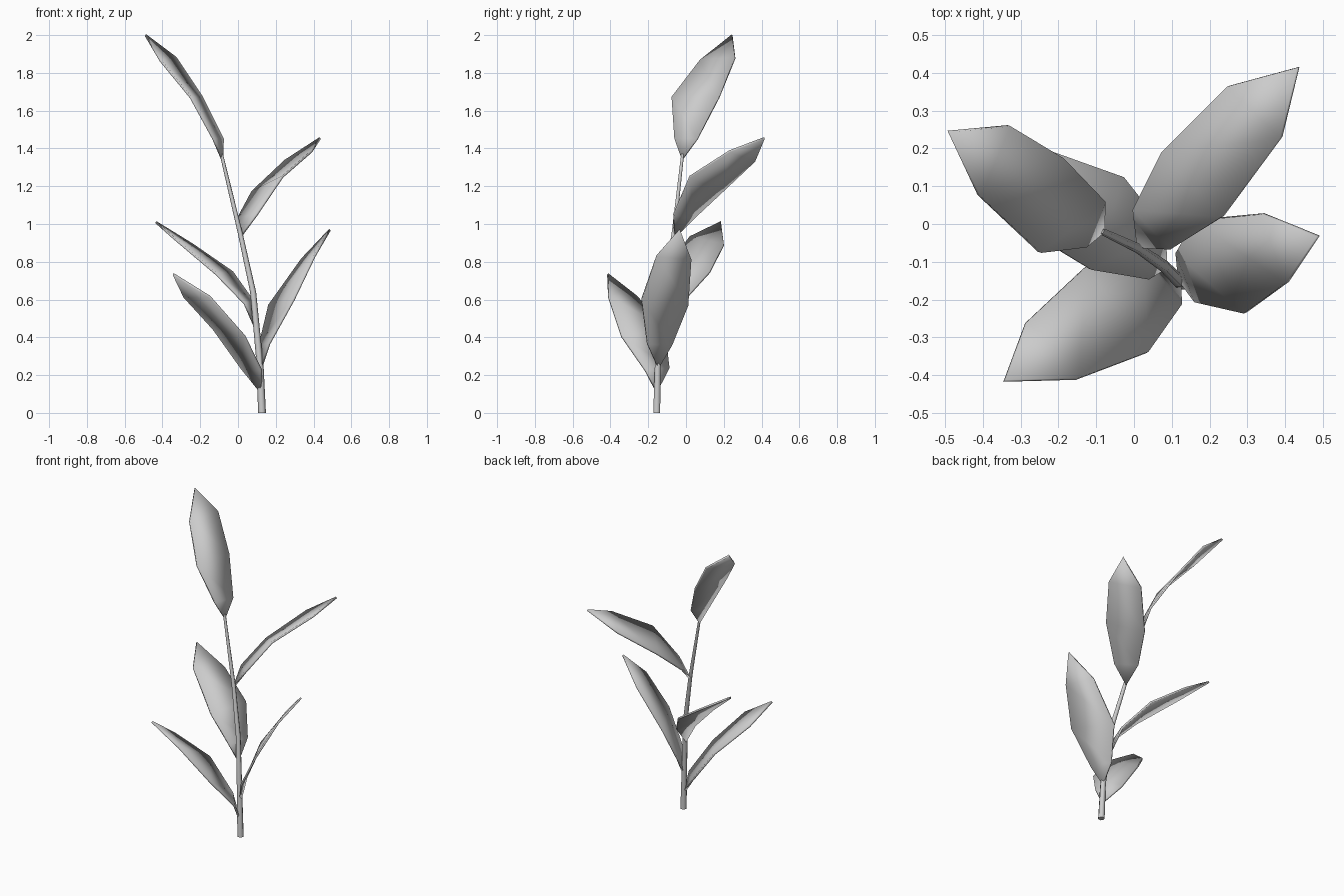
import bpy, bmesh, math
from mathutils import Vector

if "Cube" in bpy.data.objects:
    bpy.data.objects.remove(bpy.data.objects["Cube"])


def finish(name, bm, angle):
    bmesh.ops.recalc_face_normals(bm, faces=bm.faces)
    me = bpy.data.meshes.new(name)
    bm.to_mesh(me)
    bm.free()
    ob = bpy.data.objects.new(name, me)
    bpy.context.collection.objects.link(ob)
    bpy.ops.object.select_all(action='DESELECT')
    ob.select_set(True)
    bpy.context.view_layer.objects.active = ob
    bpy.ops.object.shade_smooth_by_angle(angle=math.radians(angle))
    return ob


def make_stem(path, sides=6):
    bm = bmesh.new()
    rings = []
    for x, y, z, r in path:
        rings.append([bm.verts.new((x + r * math.cos(math.tau * i / sides),
                                    y + r * math.sin(math.tau * i / sides), z))
                      for i in range(sides)])
    for a, b in zip(rings, rings[1:]):
        for i in range(sides):
            j = (i + 1) % sides
            bm.faces.new((a[i], a[j], b[j], b[i]))
    bm.faces.new(rings[0])
    bm.faces.new(rings[-1])
    return finish("stem", bm, 65)


def make_leaf(name, base, pairs, tip):
    """Blade through a base point, three edge-to-edge stations and a tip."""
    bm = bmesh.new()
    b, t = bm.verts.new(base), bm.verts.new(tip)
    rows = [[bm.verts.new(p), bm.verts.new(q)] for p, q in pairs]
    bm.faces.new((b, rows[0][1], rows[0][0]))
    for (l0, r0), (l1, r1) in zip(rows, rows[1:]):
        bm.faces.new((l0, r0, r1, l1))
    bm.faces.new((rows[-1][0], rows[-1][1], t))
    ob = finish(name, bm, 35)
    mod = ob.modifiers.new("thickness", 'SOLIDIFY')
    mod.thickness = 0.012
    mod.offset = 0
    return ob


# Leaning stem, tapering upward (x, y, z, radius)
make_stem([(0.127, -0.155, 0.0, 0.021), (0.118, -0.15, 0.24, 0.018),
           (0.08, -0.112, 0.64, 0.016), (0.012, -0.065, 0.95, 0.013),
           (-0.088, -0.018, 1.37, 0.009)])

# Leaves, from the top of the stem downward
make_leaf("top_leaf", (-0.083, -0.02, 1.34),
          [((-0.08, 0.06, 1.45), (-0.13, -0.06, 1.45)),
           ((-0.19, 0.175, 1.67), (-0.25, -0.075, 1.67)),
           ((-0.33, 0.26, 1.88), (-0.41, 0.075, 1.865))],
          (-0.49, 0.245, 2.0))
make_leaf("upper_right_leaf", (0.012, -0.06, 0.93),
          [((0.0, 0.04, 1.03), (0.10, -0.065, 1.05)),
           ((0.075, 0.19, 1.17), (0.235, 0.02, 1.25)),
           ((0.25, 0.365, 1.335), (0.39, 0.23, 1.385))],
          (0.435, 0.415, 1.455))
make_leaf("middle_left_leaf", (0.083, -0.115, 0.47),
          [((0.08, -0.015, 0.59), (0.035, -0.145, 0.58)),
           ((-0.03, 0.125, 0.745), (-0.115, -0.12, 0.735)),
           ((-0.24, 0.2, 0.89), (-0.345, 0.02, 0.93))],
          (-0.435, 0.185, 1.01))
make_leaf("lower_right_leaf", (0.122, -0.147, 0.235),
          [((0.115, -0.075, 0.36), (0.165, -0.205, 0.365)),
           ((0.165, 0.01, 0.57), (0.295, -0.235, 0.6)),
           ((0.34, 0.027, 0.815), (0.405, -0.155, 0.83))],
          (0.487, -0.032, 0.97))
make_leaf("lower_left_leaf", (0.12, -0.155, 0.11),
          [((0.02, -0.09, 0.235), (0.123, -0.215, 0.225)),
           ((-0.13, -0.115, 0.445), (0.035, -0.34, 0.405)),
           ((-0.285, -0.26, 0.615), (-0.15, -0.41, 0.615))],
          (-0.343, -0.415, 0.735))
